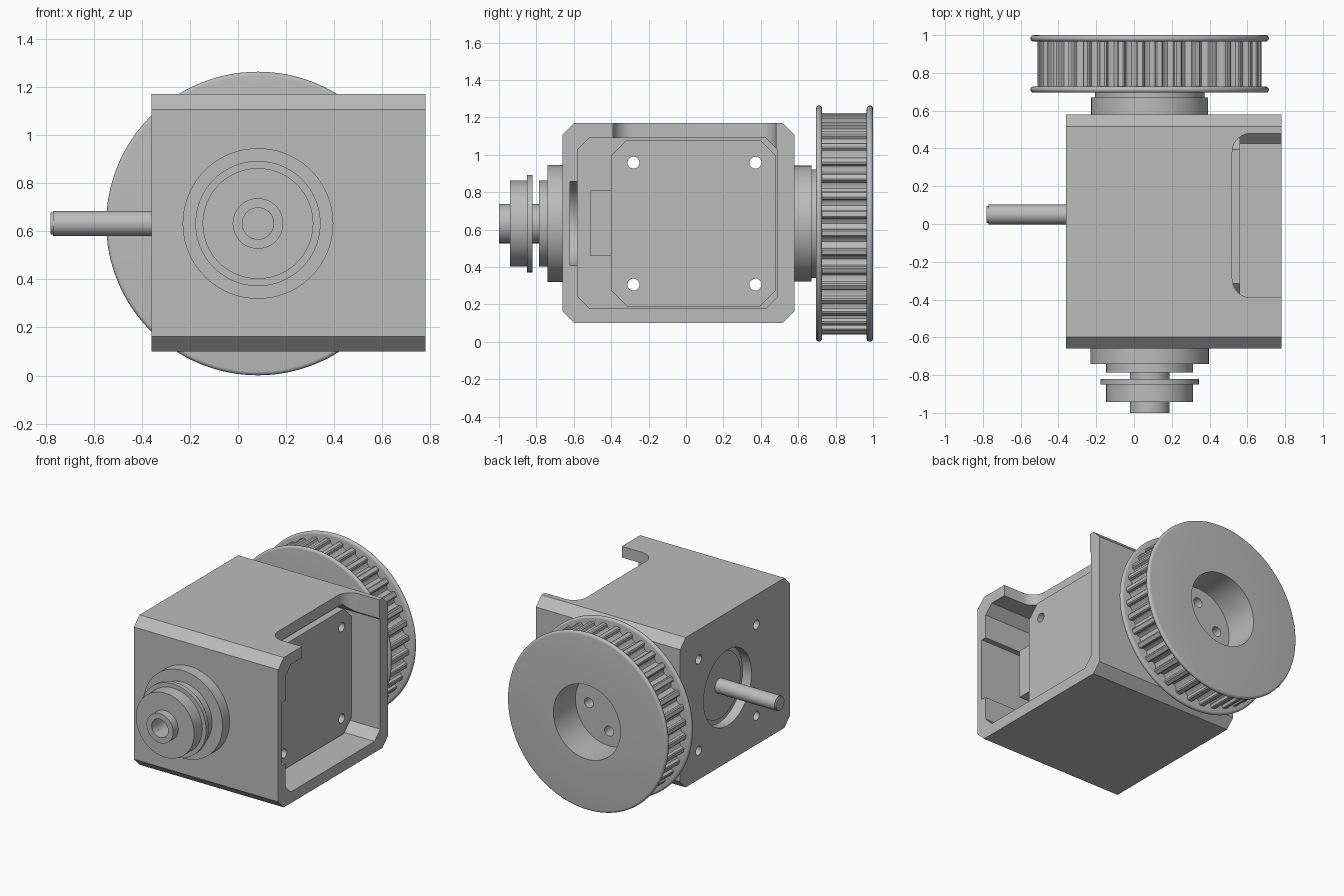
import bpy
import bmesh
from math import sin, cos, pi, radians
from mathutils import Vector

if "Cube" in bpy.data.objects:
    bpy.data.objects.remove(bpy.data.objects["Cube"], do_unlink=True)

grey = bpy.data.materials.new("plain_grey")
grey.use_nodes = True
COLOUR = (0.5, 0.5, 0.5, 1)
grey.diffuse_color = COLOUR
grey.node_tree.nodes["Principled BSDF"].inputs["Base Color"].default_value = COLOUR

AX, AZ = 0.083, 0.632      # pulley axis
MY = 0.045                 # motor axis


def finish(name, bm):
    bmesh.ops.remove_doubles(bm, verts=bm.verts, dist=1e-5)
    bmesh.ops.recalc_face_normals(bm, faces=bm.faces)
    mesh = bpy.data.meshes.new(name)
    bm.to_mesh(mesh)
    bm.free()
    mesh.materials.append(grey)
    obj = bpy.data.objects.new(name, mesh)
    bpy.context.collection.objects.link(obj)
    return obj


def prism(name, outline, axis, start, end):
    """Extrude a 2D outline along x, y or z."""
    place = {"x": lambda a, b, t: (t, a, b),
             "y": lambda a, b, t: (a, t, b),
             "z": lambda a, b, t: (a, b, t)}[axis]
    bm = bmesh.new()
    face = bm.faces.new([bm.verts.new(place(a, b, start)) for a, b in outline])
    new = bmesh.ops.extrude_face_region(bm, geom=[face])["geom"]
    shift = Vector(place(0, 0, end - start))
    bmesh.ops.translate(bm, vec=shift, verts=[v for v in new if isinstance(v, bmesh.types.BMVert)])
    return finish(name, bm)


def lathe(name, profile, steps=96):
    """Spin (radius, y) points around the pulley axis."""
    bm = bmesh.new()
    verts = [bm.verts.new((AX + r, y, AZ)) for r, y in profile]
    edges = [bm.edges.new(pair) for pair in zip(verts, verts[1:])]
    bmesh.ops.spin(bm, geom=verts + edges, cent=(AX, 0, AZ), axis=(0, 1, 0),
                   angle=2 * pi, steps=steps)
    return finish(name, bm)


def rect(a0, a1, b0, b1):
    return [(a0, b0), (a1, b0), (a1, b1), (a0, b1)]


def chamfered(a0, a1, b0, b1, c):
    return [(a0 + c, b0), (a1 - c, b0), (a1, b0 + c), (a1, b1 - c),
            (a1 - c, b1), (a0 + c, b1), (a0, b1 - c), (a0, b0 + c)]


def arc(ca, cb, r, start, end, n):
    angles = [radians(start + (end - start) * i / n) for i in range(n + 1)]
    return [(ca + r * cos(t), cb + r * sin(t)) for t in angles]


def circle(ca, cb, r, n=48):
    return arc(ca, cb, r, 0, 360, n)[:-1]


def cut(obj, *cutters):
    bpy.context.view_layer.objects.active = obj
    for cutter in cutters:
        mod = obj.modifiers.new("cut", "BOOLEAN")
        mod.operation = "DIFFERENCE"
        mod.solver = "EXACT"
        mod.object = cutter
        bpy.ops.object.modifier_apply(modifier=mod.name)


helpers = []


def tool(outline, axis, start, end):
    obj = prism("cutter", outline, axis, start, end)
    obj.hide_render = True
    helpers.append(obj)
    return obj


# Housing: chamfered block, open on its left side
housing = prism("housing", chamfered(-0.66, 0.58, 0.10, 1.17, 0.063), "x", -0.36, 0.78)
cavity = tool(chamfered(-0.58, 0.49, 0.18, 1.09, 0.063), "x", -0.29, 0.9)
notch_outline = ([(0.9, -0.39), (0.9, 0.48)] + arc(0.62, 0.38, 0.1, 90, 180, 10)
                 + arc(0.62, -0.29, 0.1, 180, 270, 10))
notch = tool(notch_outline, "z", 1.0, 1.3)
slot = tool([(0.9, AZ - 0.225), (0.9, AZ + 0.225)] + arc(AX, AZ, 0.225, 90, 270, 32),
            "y", -0.62, -0.5)
motor_window = tool(circle(MY, AZ, 0.27, 64), "x", -0.5, -0.2)
screw_holes = [tool(circle(MY + sy * 0.326, AZ + sz * 0.326, 0.032, 24), "x", -0.5, 0.9)
               for sy in (-1, 1) for sz in (-1, 1)]
cut(housing, cavity, notch, slot, motor_window, *screw_holes)

# Motor with connector and output shaft
motor = prism("motor_body", chamfered(-0.40, 0.48, 0.19, 1.08, 0.085), "x", -0.289, 0.56)
cut(motor, *screw_holes)
connector = prism("motor_connector", rect(-0.51, -0.39, 0.46, 0.81), "x", 0.25, 0.55)
pilot = prism("motor_pilot", circle(MY, AZ, 0.235, 64), "x", -0.30, -0.28)
motor_shaft = prism("motor_shaft", circle(MY + 0.005, AZ, 0.052, 32), "x", -0.77, -0.25)
shaft_tip = prism("motor_shaft_tip", circle(MY + 0.005, AZ, 0.046, 32), "x", -0.78, -0.77)

# Front bearing boss, collar and hollow axle
front_boss = lathe("front_boss", [(0, -0.65), (0.313, -0.65), (0.313, -0.74),
                                  (0.23, -0.74), (0.23, -0.785), (0, -0.785)])
collar = lathe("front_collar", [(0, -0.82), (0.26, -0.82), (0.26, -0.85),
                                (0.23, -0.85), (0.23, -0.942), (0, -0.942)])
axle = lathe("axle", [(0, -0.7), (0.105, -0.7), (0.105, -1), (0.065, -1), (0.065, -0.75), (0, -0.75)])
bore = tool(circle(AX, AZ, 0.065), "y", -1.1, -0.75)
cut(collar, bore)
cut(front_boss, bore)

# Rear bearing boss
rear_boss = lathe("rear_boss", [(0, 0.57), (0.31, 0.57), (0.31, 0.67),
                                (0.29, 0.67), (0.29, 0.70), (0, 0.70)])

# Toothed pulley core: round grooves between flat teeth
TEETH, RADIUS, GROOVE = 36, 0.594, 0.031
outline = []
for i in range(TEETH):
    t = 2 * pi * i / TEETH
    for along, depth in [(-1.25, 0), (-1, 0.2), (-0.95, 0.8), (-0.6, 1.2), (0, 1.4),
                         (0.6, 1.2), (0.95, 0.8), (1, 0.2), (1.25, 0)]:
        a, r = t + along * GROOVE / RADIUS, RADIUS - depth * GROOVE
        outline.append((AX + r * cos(a), AZ + r * sin(a)))
core = prism("pulley_teeth", outline, "y", 0.715, 0.98)


def flange(name, y0, y1):
    h = (y1 - y0) / 2
    rim = [(0.631 - h + h * cos(t), (y0 + y1) / 2 + h * sin(t))
           for t in (radians(-90 + 18 * k) for k in range(11))]
    return lathe(name, [(0, y0)] + rim + [(0, y1)], 128)


inner_flange = flange("pulley_inner_flange", 0.695, 0.728)
outer_flange = flange("pulley_outer_flange", 0.966, 1.0)

# Hub recess and its four bolt holes
recess = tool(circle(AX, AZ, 0.265, 64), "y", 0.75, 1.1)
bolt_holes = [tool(circle(AX + 0.16 * cos(k * pi / 2), AZ + 0.16 * sin(k * pi / 2), 0.035, 24),
                   "y", 0.62, 0.9) for k in range(4)]
cut(outer_flange, recess)
cut(core, recess, *bolt_holes)
cut(inner_flange, *bolt_holes)
cut(rear_boss, *bolt_holes)

for obj in helpers:
    bpy.data.objects.remove(obj, do_unlink=True)

# Smooth round surfaces, keep edges crisp
bpy.ops.object.select_all(action="DESELECT")
for obj in (housing, motor, pilot, motor_shaft, shaft_tip, front_boss, collar, axle,
            rear_boss, core, inner_flange, outer_flange):
    obj.select_set(True)
bpy.context.view_layer.objects.active = housing
bpy.ops.object.shade_smooth_by_angle(angle=radians(32))
